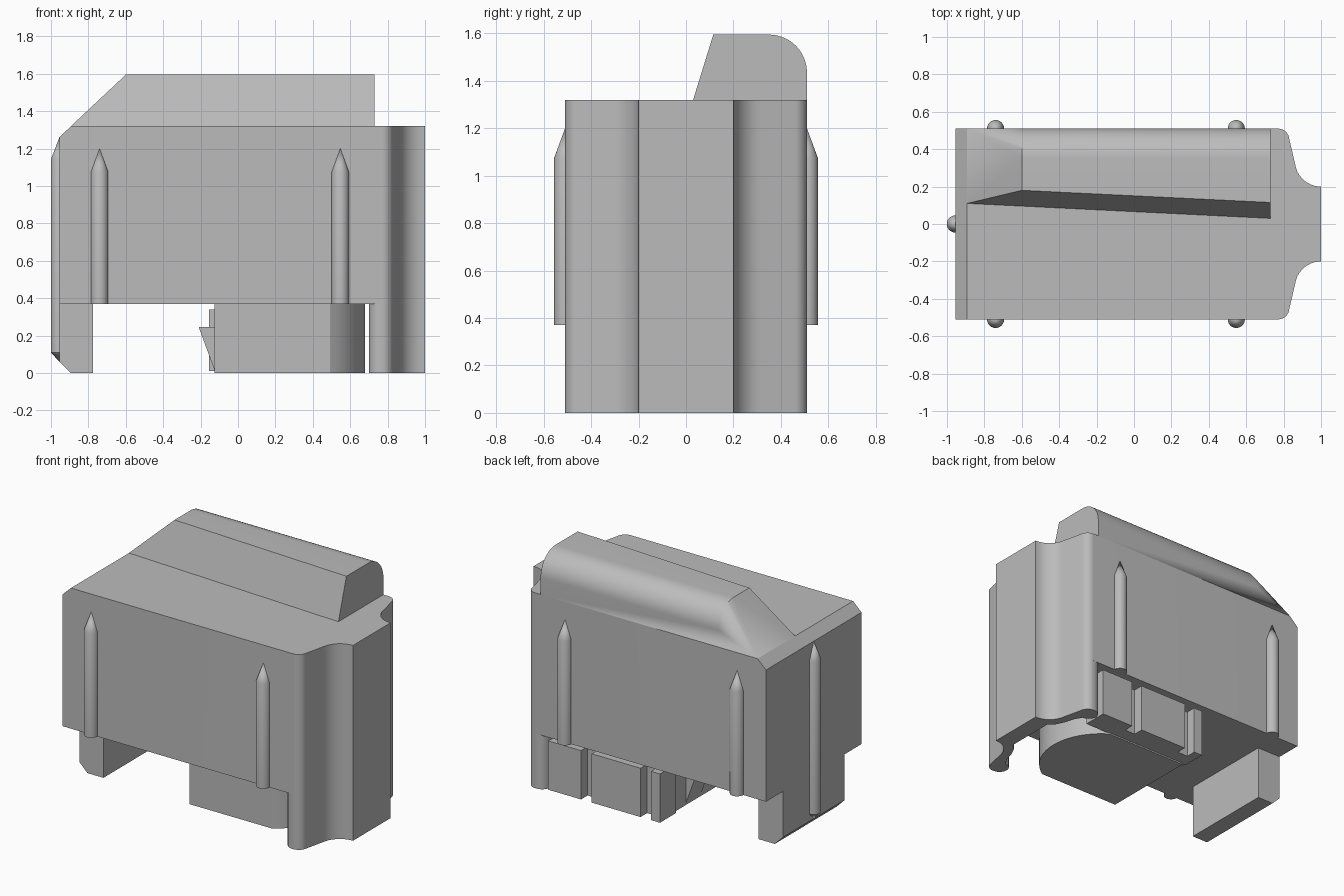
import bpy, bmesh
from math import radians, cos, sin
from mathutils import Vector

cube = bpy.data.objects.get("Cube")
if cube:
    bpy.data.objects.remove(cube, do_unlink=True)

grey = bpy.data.materials.new("plain_grey")
grey.use_nodes = True
COLOUR = (0.5, 0.5, 0.5, 1)
grey.diffuse_color = COLOUR
grey.node_tree.nodes["Principled BSDF"].inputs["Base Color"].default_value = COLOUR

FLOOR, DECK, SIDE, END = 0.37, 1.32, 0.51, -0.955


def finish(bm, name):
    bmesh.ops.recalc_face_normals(bm, faces=bm.faces[:])
    mesh = bpy.data.meshes.new(name)
    bm.to_mesh(mesh)
    bm.free()
    obj = bpy.data.objects.new(name, mesh)
    obj.data.materials.append(grey)
    bpy.context.collection.objects.link(obj)
    bpy.ops.object.select_all(action='DESELECT')
    obj.select_set(True)
    bpy.context.view_layer.objects.active = obj
    bpy.ops.object.shade_smooth_by_angle(angle=radians(32))
    return obj


def extrude(points, direction):
    """Solid made by pushing a flat outline along a direction."""
    bm = bmesh.new()
    face = bm.faces.new([bm.verts.new(p) for p in points])
    moved = bmesh.ops.extrude_face_region(bm, geom=[face])["geom"]
    verts = [g for g in moved if isinstance(g, bmesh.types.BMVert)]
    bmesh.ops.translate(bm, verts=verts, vec=direction)
    bm.faces.ensure_lookup_table()
    return bm


def upright(points, low, high):
    return extrude([(x, y, low) for x, y in points], (0, 0, high - low))


def sideways(points, y0, y1):
    return extrude([(x, y0, z) for x, z in points], (0, y1 - y0, 0))


def box(name, x0, x1, y0, y1, z0, z1):
    return finish(upright([(x0, y0), (x1, y0), (x1, y1), (x0, y1)], z0, z1), name)


def arc(cx, cy, r, start, end, steps=10):
    angles = [radians(start + (end - start) * i / steps) for i in range(steps + 1)]
    return [(cx + r * cos(a), cy + r * sin(a)) for a in angles]


def mirrored(half):
    return half + [(x, -y) for x, y in reversed(half)]


# main housing with scooped nose and a chamfered far edge
nose = arc(1, 0.34, 0.14, -90, -172) + arc(0.77, 0.45, 0.06, 8, 90)
bm = upright(mirrored(nose + [(END, SIDE)]), FLOOR, DECK)
cut = bmesh.ops.bisect_plane(bm, geom=bm.verts[:] + bm.edges[:] + bm.faces[:],
                             plane_co=(END, 0, 1.26), plane_no=(-0.34, 0, 0.355),
                             clear_outer=True)["geom_cut"]
bmesh.ops.holes_fill(bm, edges=[g for g in cut if isinstance(g, bmesh.types.BMEdge)])
finish(bm, "housing")

# nose wall reaching down to the ground, with rounded hooked ends
hook = nose[:-1] + arc(0.76, 0.45, 0.06, 90, 270)
inside = [(0.79, 0.34), (0.81, 0.27), (0.84, 0.21), (0.88, 0.17)]
finish(upright(mirrored(hook + inside), 0, FLOOR), "nose_skirt")

# raised top ridge with a rounded back edge that fades down the slope
bm = bmesh.new()
for x, toe, lip in ((0.73, 0.03, 0.115), (-0.6, 0.095, 0.18)):
    section = [(toe, DECK), (lip, 1.595), (SIDE, DECK)] + arc(0.35, 1.435, 0.16, 0, 90, 14)
    for y, z in section:
        bm.verts.new((x, y, z))
for y in (0.11, SIDE):
    bm.verts.new((-0.893, y, DECK))
bmesh.ops.convex_hull(bm, input=bm.verts[:])
bmesh.ops.dissolve_limit(bm, angle_limit=radians(1), verts=bm.verts[:], edges=bm.edges[:])
finish(bm, "top_ridge")


# pointed guide ribs on the walls
def rib(name, x, y, bottom, shoulder, tip, r=0.046, foot=None):
    bm = bmesh.new()
    rings = []
    for z in (bottom, shoulder):
        rings.append([bm.verts.new((px, py, z)) for px, py in arc(x, y, r, 0, 345, 23)])
    top = bm.verts.new((x, y, tip))
    base = bm.verts.new((x, y, bottom if foot is None else foot))
    for i in range(24):
        j = (i + 1) % 24
        bm.faces.new((rings[0][i], rings[0][j], rings[1][j], rings[1][i]))
        bm.faces.new((rings[1][i], rings[1][j], top))
        bm.faces.new((rings[0][j], rings[0][i], base))
    finish(bm, name)


for x, place in ((-0.74, "rear"), (0.547, "nose")):
    for s, side in ((-1, "front"), (1, "back")):
        rib(f"{place}_{side}_rib", x, s * SIDE, FLOOR, 1.075, 1.2)
rib("end_rib", END, 0, 0.11, 1.14, 1.26, foot=0.06)

# end foot with a chamfered lower edge
finish(sideways([(END, 0.06), (-0.895, 0), (-0.775, 0), (-0.775, FLOOR), (END, FLOOR)],
                -0.33, 0.33), "end_foot")

# round-ended block beneath the housing
finish(upright(mirrored(arc(0.28, 0, 0.4, 0, 58, 14) + [(-0.125, 0.34)])[1:], 0, FLOOR),
       "round_block")

# snap wedge on the block
finish(sideways([(-0.12, 0), (-0.21, 0.245), (-0.12, 0.245)], 0.02, 0.18), "snap_wedge")

# slotted clip at the back: backing plate and three pads
box("clip_backing", -0.155, 0.68, 0.33, 0.43, 0.01, 0.34)
for i, (x0, x1) in enumerate(((-0.155, -0.09), (-0.01, 0.355), (0.435, 0.68))):
    box(f"clip_pad_{i + 1}", x0, x1, 0.42, 0.5, 0.01, 0.34)
